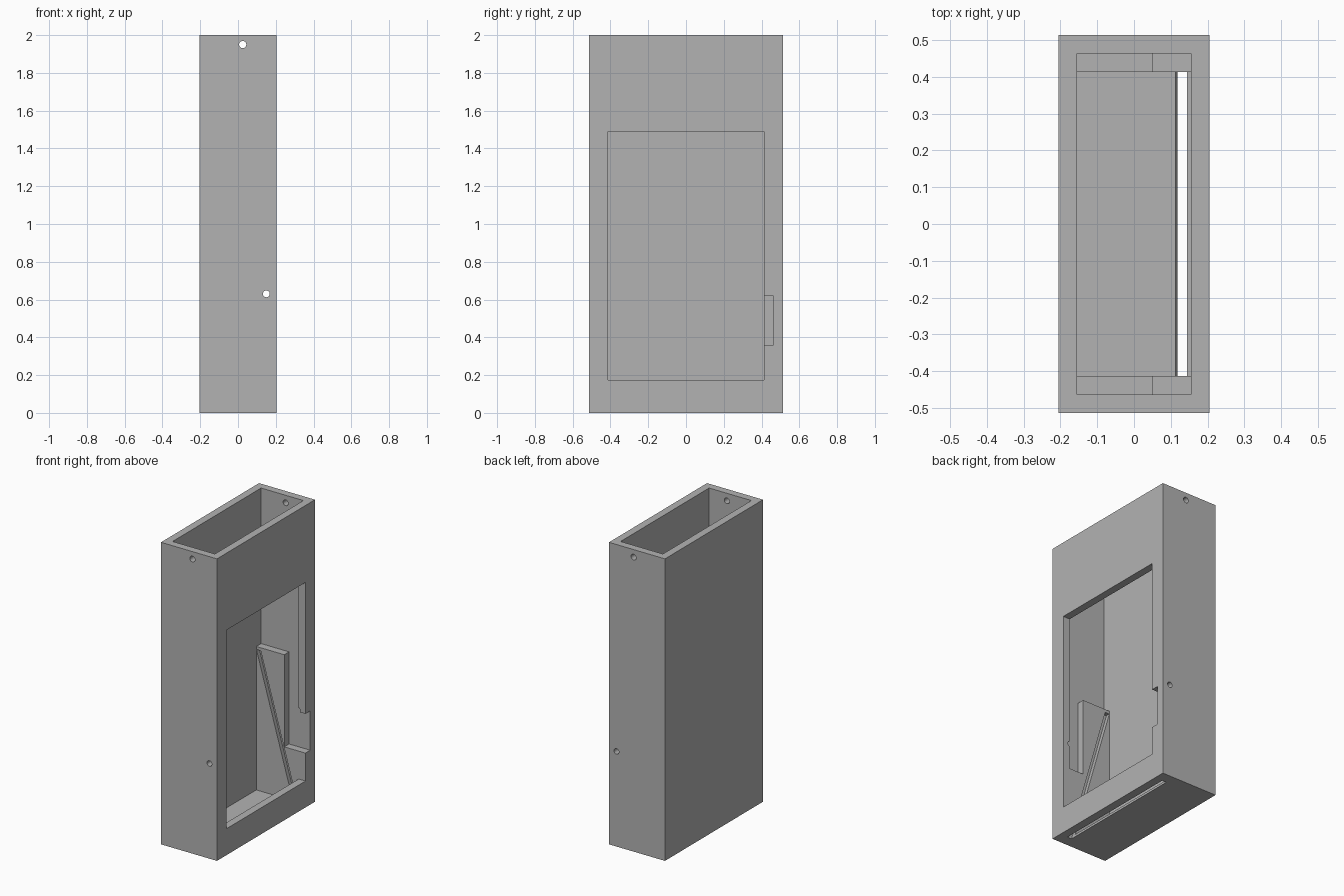
import bpy, bmesh, math

if "Cube" in bpy.data.objects:
    bpy.data.objects.remove(bpy.data.objects["Cube"])

grey = bpy.data.materials.new("plain grey")
grey.diffuse_color = (0.45, 0.45, 0.45, 1)
grey.use_nodes = True
grey.node_tree.nodes["Principled BSDF"].inputs["Base Color"].default_value = grey.diffuse_color


def prism(name, profile, y0, y1):
    """Extrude an (x, z) profile from y0 to y1."""
    bm = bmesh.new()
    face = bm.faces.new([bm.verts.new((x, y0, z)) for x, z in profile])
    ext = bmesh.ops.extrude_face_region(bm, geom=[face])
    moved = [v for v in ext["geom"] if isinstance(v, bmesh.types.BMVert)]
    bmesh.ops.translate(bm, verts=moved, vec=(0, y1 - y0, 0))
    bmesh.ops.recalc_face_normals(bm, faces=bm.faces)
    mesh = bpy.data.meshes.new(name)
    bm.to_mesh(mesh)
    bm.free()
    mesh.materials.append(grey)
    obj = bpy.data.objects.new(name, mesh)
    bpy.context.collection.objects.link(obj)
    return obj


def box(name, x0, x1, y0, y1, z0, z1):
    return prism(name, [(x0, z0), (x1, z0), (x1, z1), (x0, z1)], y0, y1)


def hole(name, x, z, r, n=24):
    ring = [(x + r * math.cos(2 * math.pi * i / n), z + r * math.sin(2 * math.pi * i / n))
            for i in range(n)]
    return prism(name, ring, -0.6, 0.6)


# Solid outer case
case = box("case", -0.205, 0.205, -0.513, 0.513, 0, 2)

cutters = [
    # open-topped cavity, wider above the guide blocks
    box("main_cavity", -0.155, 0.155, -0.413, 0.413, 0.02, 2.1),
    box("upper_cavity", -0.155, 0.155, -0.463, 0.463, 0.97, 2.2),
    # steps in the two guide blocks
    box("back_step", 0.05, 0.155, 0.40, 0.463, 0.36, 1.0),
    box("front_step", 0.05, 0.155, -0.463, -0.40, 0.46, 1.0),
    # side window and its notch
    box("window", 0.10, 0.30, -0.413, 0.413, 0.175, 1.49),
    box("notch", 0.10, 0.30, 0.39, 0.463, 0.36, 0.62),
    # slanted panel groove running out through the floor
    prism("panel_groove", [(0.147, -0.1), (0.179, -0.1), (-0.123, 0.95), (-0.154, 0.95)],
          -0.44, 0.44),
    # pin holes through both end walls
    hole("upper_pin_hole", 0.025, 1.95, 0.019),
    hole("lower_pin_hole", 0.15, 0.63, 0.018),
]

# Cut every opening and drop the helpers
bpy.context.view_layer.objects.active = case
for cutter in cutters:
    cutter.hide_render = True
    mod = case.modifiers.new("cut", "BOOLEAN")
    mod.operation = "DIFFERENCE"
    mod.solver = "EXACT"
    mod.object = cutter
    bpy.ops.object.modifier_apply(modifier=mod.name)
    bpy.data.objects.remove(cutter)
